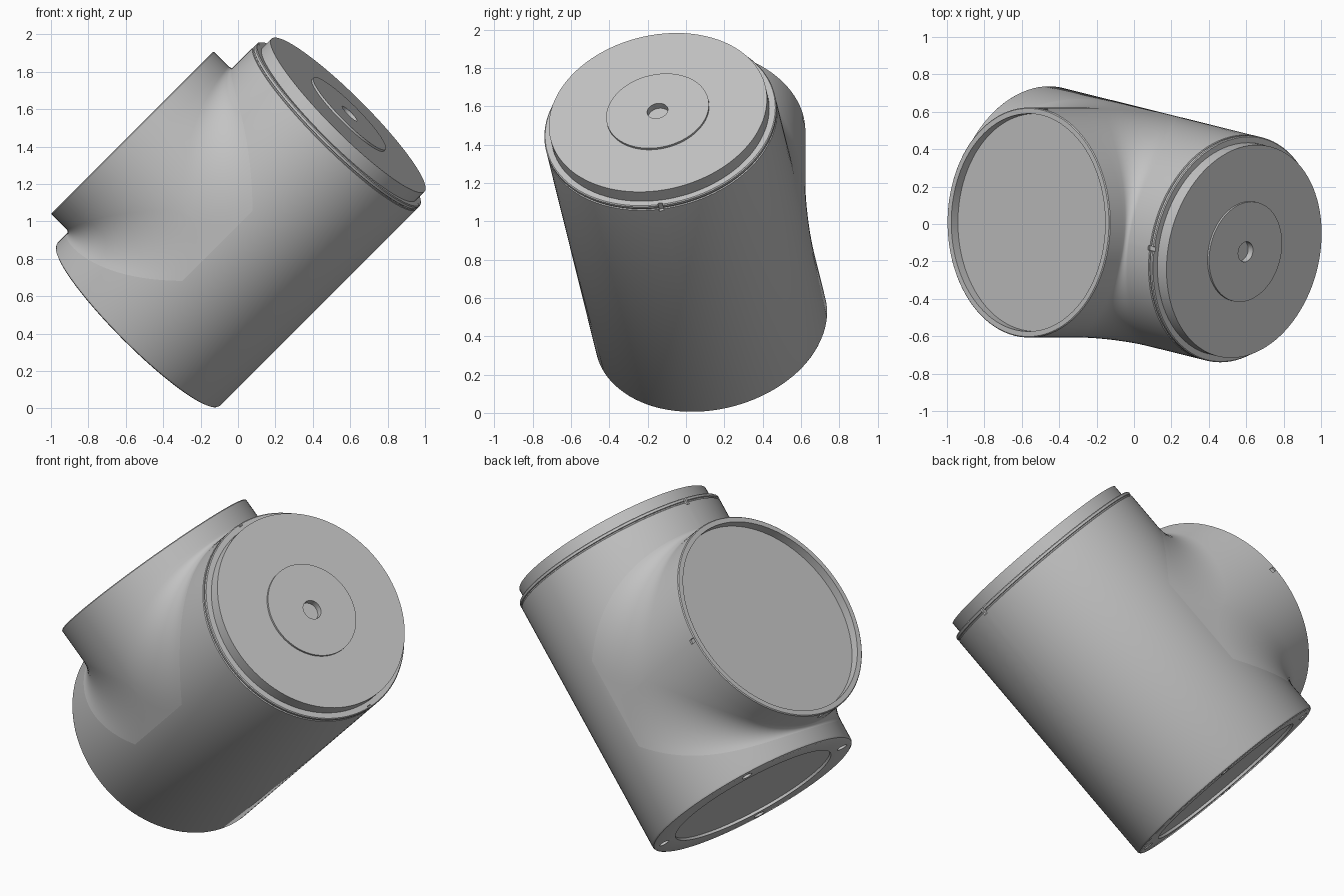
import bpy, bmesh
from math import sin, cos, pi, radians
from mathutils import Vector, Matrix

cube = bpy.data.objects.get("Cube")
if cube:
    bpy.data.objects.remove(cube, do_unlink=True)

# Frame of the tee: main axis U, branch axis W, sideways P
C = Vector((-0.035, 0.008, 0.945))
U = Vector((0.697, -0.173, 0.697)).normalized()
W = Vector((-1, 0, 1)).normalized()
P = U.cross(W)
R = 0.615
SEG = 96

grey = bpy.data.materials.new("plain grey")
grey.use_nodes = True
grey.diffuse_color = (0.55, 0.55, 0.55, 1)
grey.node_tree.nodes["Principled BSDF"].inputs["Base Color"].default_value = grey.diffuse_color


def finish(name, bm):
    bmesh.ops.remove_doubles(bm, verts=bm.verts, dist=1e-5)
    bmesh.ops.recalc_face_normals(bm, faces=bm.faces)
    mesh = bpy.data.meshes.new(name)
    bm.to_mesh(mesh)
    bm.free()
    mesh.materials.append(grey)
    obj = bpy.data.objects.new(name, mesh)
    bpy.context.collection.objects.link(obj)
    return obj


def skin(name, rings, closed=True):
    """Join rings of points with faces; each ring is a closed loop."""
    bm = bmesh.new()
    rows = [[bm.verts.new(co) for co in ring] for ring in rings]
    n = len(rows[0])
    for a, b in zip(rows, rows[1:]):
        for i in range(n):
            j = (i + 1) % n
            bm.faces.new((a[i], a[j], b[j], b[i]))
    bmesh.ops.dissolve_degenerate(bm, dist=1e-6, edges=bm.edges)
    return finish(name, bm)


def lathe(name, profile, axis, side, origin=C, seg=SEG):
    other = axis.cross(side)
    rings = []
    for r, h in profile:
        rings.append([origin + axis * h + (side * cos(t) + other * sin(t)) * r
                      for t in (2 * pi * i / seg for i in range(seg))])
    return skin(name, rings)


def box(name, centre, x, y, z, size):
    bm = bmesh.new()
    bmesh.ops.create_cube(bm, size=1)
    rot = Matrix((x, y, z)).transposed()
    for v in bm.verts:
        v.co = centre + rot @ Vector([c * s for c, s in zip(v.co, size)])
    return finish(name, bm)


def select(obj):
    bpy.ops.object.select_all(action='DESELECT')
    obj.select_set(True)
    bpy.context.view_layer.objects.active = obj


def cut(obj, cutters):
    for c in cutters:
        select(obj)
        mod = obj.modifiers.new("cut", 'BOOLEAN')
        mod.operation = 'DIFFERENCE'
        mod.solver = 'EXACT'
        mod.object = c
        bpy.ops.object.modifier_apply(modifier=mod.name)
        bpy.data.objects.remove(c, do_unlink=True)


def smooth(obj):
    select(obj)
    bpy.ops.object.shade_smooth_by_angle(angle=radians(28))


# Main pipe with recessed base, stepped lid, raised boss and centre hole
main = lathe("main_pipe", [
    (0, -0.71), (0.48, -0.71), (0.48, -0.725), (0.6, -0.725), (0.61, -0.72), (R, -0.71),
    (R, 0.795), (0.609, 0.798), (0.609, 0.804), (R, 0.807), (R, 0.82), (0.61, 0.825),
    (0.578, 0.825), (0.578, 0.895), (0.272, 0.895), (0.272, 0.907),
    (0.055, 0.907), (0.055, 0.87), (0, 0.87)], U, P)

# Four holes in the base ring and two notches below the lid
cutters = []
for k in range(4):
    t = pi / 4 + k * pi / 2
    spot = C + (P * cos(t) + W * sin(t)) * 0.55
    cutters.append(lathe("hole_cutter", [(0, -0.8), (0.03, -0.8), (0.03, -0.69), (0, -0.69)],
                         U, P, spot, 20))
for s in (1, -1):
    cutters.append(box("notch_cutter", C + U * 0.805 + W * s * R, U, P, W, (0.045, 0.025, 0.03)))
cut(main, cutters)
smooth(main)

# Branch wall that flares into the main pipe with a widening fillet
TOP, STEPS, HALF = 0.65, 10, SEG // 2
columns = []
for side in (1, -1):
    for i in range(HALF + 1):
        phi = side * (-pi / 2 + pi * i / HALF)
        h, p = R * cos(phi), R * sin(phi)
        leg = 0.02 + 0.25 * sin(phi) ** 2
        arc = [(h + leg * (1 - sin(t)), h + leg * (1 - cos(t)))
               for t in (pi / 2 * k / STEPS for k in range(STEPS + 1))]
        arc.append((h, TOP))
        columns.append([C + U * a * side + W * b + P * p for a, b in arc])
smooth(skin("branch_wall", list(zip(*columns))))

# Open branch end with a rim, a recessed floor and two notches
rim = lathe("branch_rim", [(0, TOP), (R, TOP), (R, 0.745), (0.61, 0.75),
                           (0.582, 0.75), (0.582, 0.7), (0, 0.7)], W, P)
cut(rim, [box("notch_cutter", C + W * 0.725 + d * R, d, W, W.cross(d).normalized(),
              (0.025, 0.035, 0.025)) for d in (-P, -U)])
smooth(rim)
